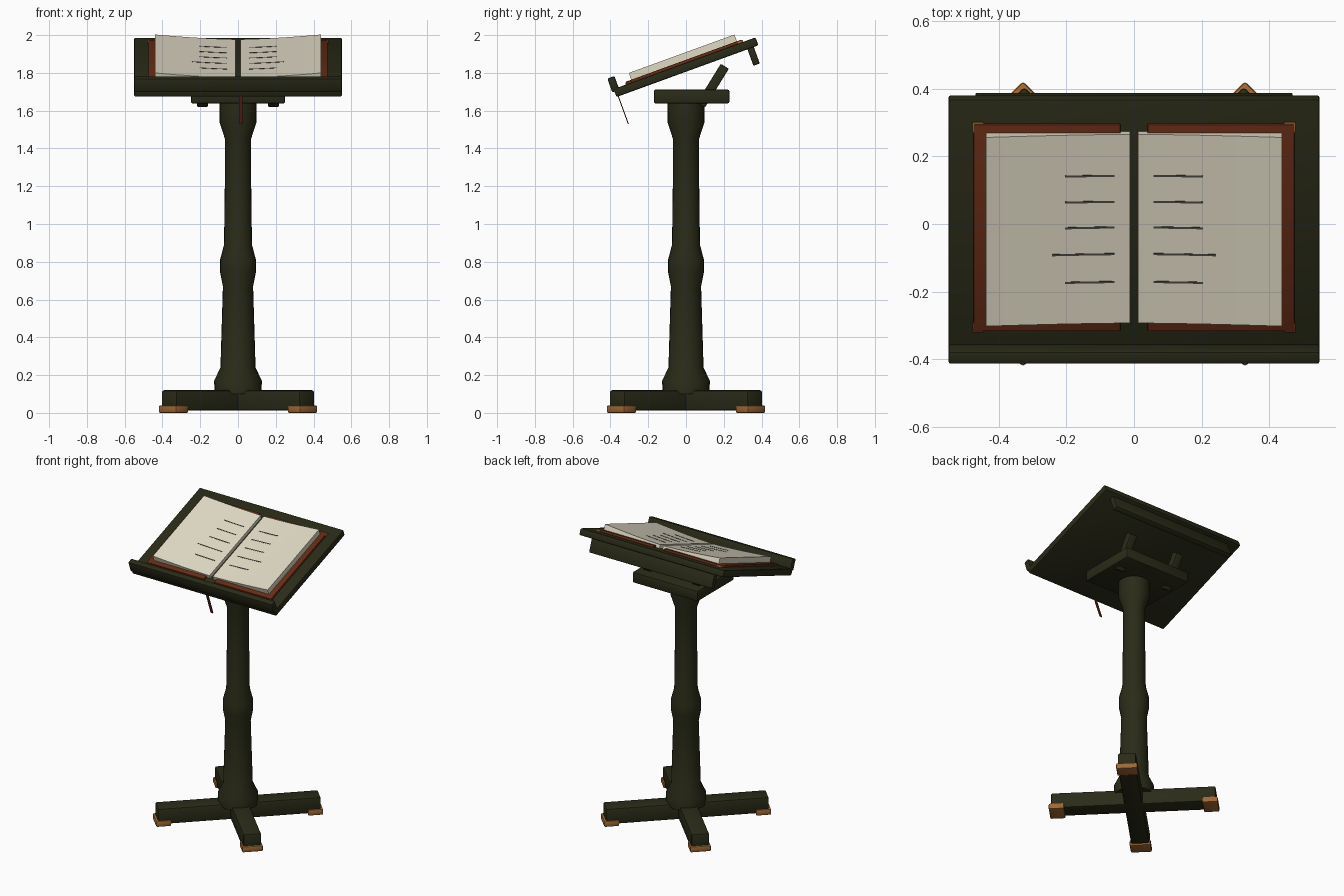
import bpy, bmesh, math
from mathutils import Matrix, Vector

if "Cube" in bpy.data.objects:
    bpy.data.objects.remove(bpy.data.objects["Cube"])


def mat(name, c):
    m = bpy.data.materials.new(name)
    m.diffuse_color = (*c, 1)
    m.use_nodes = True
    m.node_tree.nodes["Principled BSDF"].inputs["Base Color"].default_value = m.diffuse_color
    return m


WOOD = mat("dark_olive_wood", (0.023, 0.024, 0.009))
BRASS = mat("brass", (0.35, 0.14, 0.035))
LEATHER = mat("red_brown_leather", (0.13, 0.025, 0.008))
PAPER = mat("cream_paper", (0.75, 0.70, 0.56))
INK = mat("ink", (0.07, 0.065, 0.055))
RIBBON = mat("dark_red_ribbon", (0.11, 0.016, 0.008))

# Desk frame: local y runs up the slope, local z is the slope normal
DESK = Matrix.Translation((0, 0, 1.83)) @ Matrix.Rotation(math.radians(20), 4, 'X')


def finish(bm, name, m, matrix=Matrix(), bevel=0):
    bmesh.ops.recalc_face_normals(bm, faces=bm.faces[:])
    if bevel:
        bmesh.ops.bevel(bm, geom=bm.edges[:], offset=bevel, segments=2,
                        profile=0.5, affect='EDGES')
    me = bpy.data.meshes.new(name)
    bm.to_mesh(me)
    bm.free()
    me.transform(matrix)
    me.materials.append(m)
    ob = bpy.data.objects.new(name, me)
    bpy.context.collection.objects.link(ob)
    bpy.ops.object.select_all(action='DESELECT')
    ob.select_set(True)
    bpy.context.view_layer.objects.active = ob
    bpy.ops.object.shade_smooth_by_angle(angle=math.radians(35))
    return ob


def box(name, m, lo, hi, matrix=Matrix(), bevel=0.006):
    bm = bmesh.new()
    bmesh.ops.create_cube(bm, size=1)
    lo, hi = Vector(lo), Vector(hi)
    for v in bm.verts:
        v.co = Vector([(lo[i] + hi[i]) / 2 + v.co[i] * (hi[i] - lo[i]) for i in range(3)])
    return finish(bm, name, m, matrix, bevel)


def prism(name, m, outline, y0, y1, matrix):
    """Extrude an (x, z) outline along y."""
    bm = bmesh.new()
    a = [bm.verts.new((x, y0, z)) for x, z in outline]
    b = [bm.verts.new((x, y1, z)) for x, z in outline]
    n = len(a)
    bm.faces.new(a)
    bm.faces.new(b[::-1])
    for i in range(n):
        bm.faces.new((a[i], b[i], b[(i + 1) % n], a[(i + 1) % n]))
    return finish(bm, name, m, matrix)


def lathe(name, m, profile, sides=24):
    bm = bmesh.new()
    rings = [[bm.verts.new((r * math.cos(2 * math.pi * k / sides),
                            r * math.sin(2 * math.pi * k / sides), z))
              for k in range(sides)] for r, z in profile]
    for p, q in zip(rings, rings[1:]):
        for k in range(sides):
            j = (k + 1) % sides
            bm.faces.new((p[k], p[j], q[j], q[k]))
    bm.faces.new(rings[0])
    bm.faces.new(rings[-1])
    return finish(bm, name, m)


# Cross base with brass foot pads
for i in range(2):
    turn = Matrix.Rotation(math.radians(45 + 90 * i), 4, 'Z')
    box("base_beam", WOOD, (-0.517, -0.057, 0.012), (0.517, 0.057, 0.12 - 0.001 * i), turn, 0.01)
for i in range(4):
    turn = Matrix.Rotation(math.radians(45 + 90 * i), 4, 'Z')
    box("foot_pad", BRASS, (0.435, -0.066, 0), (0.531, 0.066, 0.04), turn, 0.008)

# Turned column
lathe("column", WOOD, [(0.125, 0.10), (0.126, 0.17), (0.093, 0.24), (0.080, 0.67),
                       (0.095, 0.745), (0.095, 0.81), (0.074, 0.89), (0.070, 1.20),
                       (0.069, 1.45), (0.098, 1.54), (0.098, 1.65)])

# Head block and slanted struts
box("head_block", WOOD, (-0.25, -0.17, 1.638), (0.25, 0.23, 1.712), bevel=0.01)
for s in (-1, 1):
    tilt = Matrix.Translation((s * 0.188, 0.142, 1.732)) @ Matrix.Rotation(math.radians(-31.6), 4, 'X')
    box("strut", WOOD, (-0.028, -0.025, -0.121), (0.028, 0.025, 0.121), tilt)

# Sloped desk, front lip, rear rail
box("desk_board", WOOD, (-0.55, -0.4, -0.0225), (0.55, 0.4, 0.0225), DESK, 0.008)
box("front_lip", WOOD, (-0.55, -0.412, 0.008), (0.55, -0.372, 0.086), DESK, 0.008)
box("rear_rail", WOOD, (-0.47, 0.338, -0.115), (0.47, 0.374, -0.018), DESK)

# Ribbon hanging below the front edge
box("ribbon", RIBBON, (0.006, -0.392, -0.178), (0.024, -0.387, 0.0), DESK, 0)


# Open book
def page_top(x):
    t = max(0, (x - 0.012) / 0.427)
    return 0.048 + 0.027 * t ** 1.5


ROWS = [0.17, 0.088, 0.007, -0.077, -0.165]
for s in (-1, 1):
    def span(a, b):
        return sorted((s * a, s * b))

    x0, x1 = span(0.04, 0.475)
    box("book_cover", LEATHER, (x0, -0.326, 0.02), (x1, 0.326, 0.037), DESK, 0.004)
    x0, x1 = span(0.445, 0.479)
    for e in (-1, 1):
        y0, y1 = sorted((e * 0.298, e * 0.331))
        box("cover_corner", BRASS if e > 0 else LEATHER, (x0, y0, 0.021), (x1, y1, 0.034), DESK, 0.003)

    # page stack with a curved top
    xs = [0.012 + 0.427 * k / 12 for k in range(13)]
    outline = [(s * x, page_top(x)) for x in xs] + [(s * 0.439, 0.034), (s * 0.012, 0.024)]
    prism("page_stack", PAPER, outline, -0.295, 0.3, DESK)

    # ruled ink lines following the page
    for i, y in enumerate(ROWS):
        end = 0.243 if i == 3 else 0.205
        xs = [0.058 + (end - 0.058) * k / 6 for k in range(7)]
        outline = ([(s * x, page_top(x) + 0.0015) for x in xs]
                   + [(s * x, page_top(x) - 0.002) for x in reversed(xs)])
        prism("ink_line", INK, outline, y - 0.003, y + 0.003, DESK)
